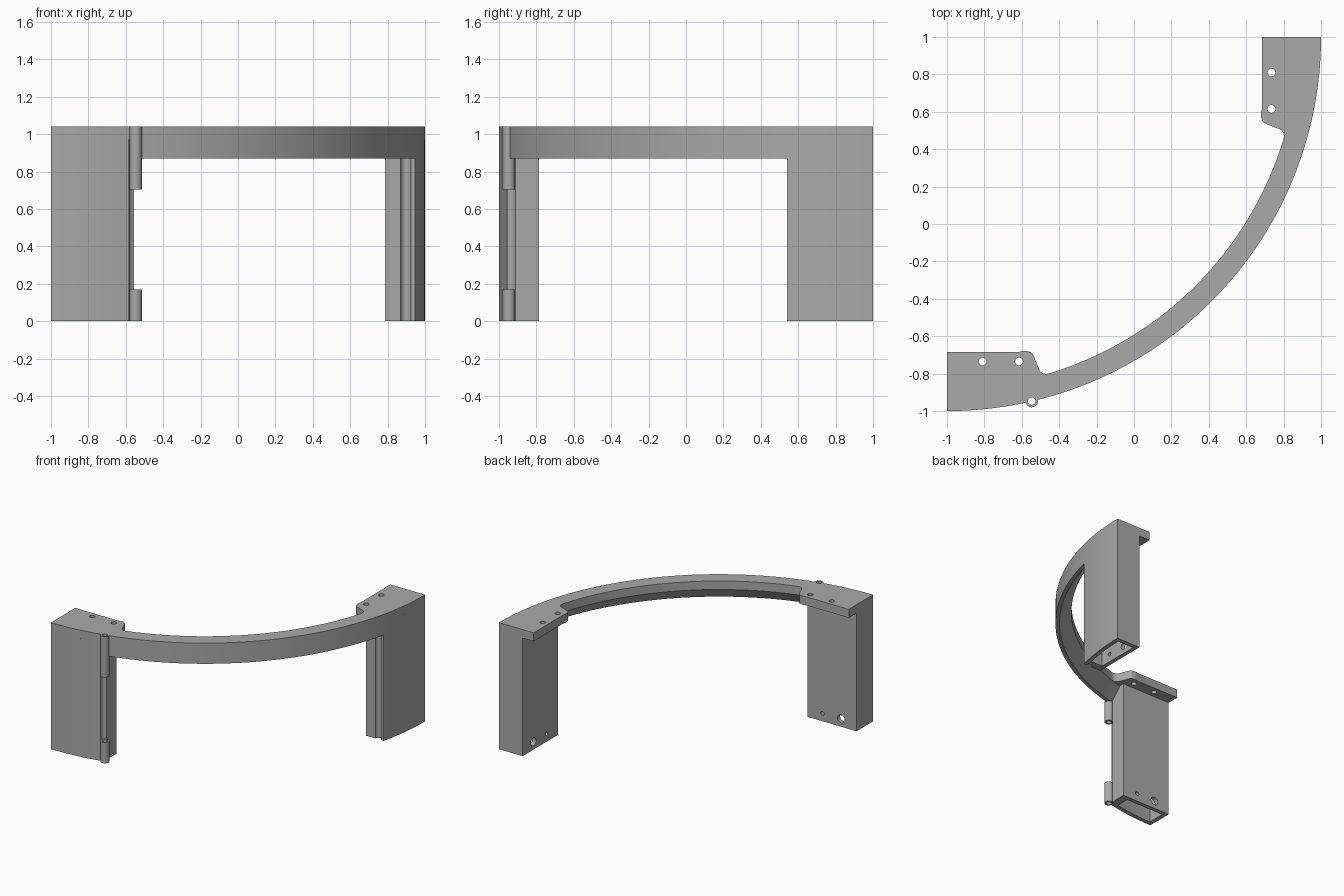
import bpy, bmesh, math
from mathutils import Matrix

if "Cube" in bpy.data.objects:
    bpy.data.objects.remove(bpy.data.objects["Cube"], do_unlink=True)

grey = bpy.data.materials.new("mid grey")
grey.use_nodes = True
grey.diffuse_color = (0.4, 0.4, 0.4, 1)
grey.node_tree.nodes["Principled BSDF"].inputs["Base Color"].default_value = (0.4, 0.4, 0.4, 1)

OUTER, INNER = 2.0, 1.88
TOP, LIP, BAND = 1.04, 0.97, 0.87
HINGE = (-0.547, -0.947)
parts = []


def arc(r, a0, a1, n=64):
    """Points on a circle about the corner (-1, 1), angles in degrees."""
    angles = [math.radians(a0 + (a1 - a0) * i / n) for i in range(n + 1)]
    return [(-1 + r * math.sin(a), 1 - r * math.cos(a)) for a in angles]


def angle_at(x, r):
    return math.degrees(math.asin((x + 1) / r))


def mirror(pts):
    """Reflect across the diagonal that swaps the two ends."""
    return [(-y, -x) for x, y in pts]


def circle(centre, r, n=32):
    return [(centre[0] + r * math.cos(math.tau * i / n),
             centre[1] + r * math.sin(math.tau * i / n)) for i in range(n)]


def finish(name, bm):
    bmesh.ops.recalc_face_normals(bm, faces=bm.faces)
    mesh = bpy.data.meshes.new(name)
    bm.to_mesh(mesh)
    bm.free()
    mesh.materials.append(grey)
    ob = bpy.data.objects.new(name, mesh)
    bpy.context.collection.objects.link(ob)
    return ob


def prism(name, pts, z0, z1):
    bm = bmesh.new()
    face = bm.faces.new([bm.verts.new((x, y, z0)) for x, y in pts])
    out = bmesh.ops.extrude_face_region(bm, geom=[face])
    moved = [v for v in out["geom"] if isinstance(v, bmesh.types.BMVert)]
    bmesh.ops.translate(bm, vec=(0, 0, z1 - z0), verts=moved)
    return finish(name, bm)


def side_bore(x, y, z, r, along):
    """Horizontal cylinder cutter."""
    bm = bmesh.new()
    bmesh.ops.create_cone(bm, cap_ends=True, segments=24, radius1=r, radius2=r, depth=0.08,
                          matrix=Matrix.Translation((x, y, z))
                          @ Matrix.Rotation(math.pi / 2, 4, along))
    return finish("bore_cutter", bm)


def cut(ob, cutters):
    for c in cutters:
        c.hide_render = True
        mod = ob.modifiers.new("cut", 'BOOLEAN')
        mod.operation, mod.solver, mod.object = 'DIFFERENCE', 'EXACT', c
    bpy.context.view_layer.update()
    result = bpy.data.meshes.new_from_object(ob.evaluated_get(bpy.context.evaluated_depsgraph_get()))
    ob.modifiers.clear()
    ob.data = result
    for c in cutters:
        bpy.data.objects.remove(c, do_unlink=True)
    parts.append(ob)


# Top plate: outer arc, two mounting pads with rounded corners, inner arc
pad = [(-1, -0.685), (-0.62, -0.685), (-0.6, -0.68), (-0.57, -0.68), (-0.55, -0.686),
       (-0.538, -0.7), (-0.508, -0.775), (-0.5, -0.79), (-0.485, -0.799), (-0.467, -0.802)]
a_in = angle_at(-0.45, INNER)
outline = (arc(OUTER, 0, 90, 90) + mirror(pad)
           + arc(INNER, 90 - a_in, a_in) + pad[::-1])
screws = [(-0.81, -0.735), (-0.615, -0.735)]
plate = prism("top_plate", outline, LIP, TOP)
cut(plate, [prism("screw_cutter", circle(c, 0.021), LIP - 0.1, TOP + 0.1)
            for c in screws + mirror(screws)]
    + [prism("hinge_cutter", circle(HINGE, 0.033), LIP - 0.1, TOP + 0.1)])

# Arched band under the plate, with a sloped inner underside
a0 = angle_at(-0.57, OUTER)
bm = bmesh.new()
section = [(OUTER, LIP), (OUTER, BAND), (1.97, BAND), (INNER, LIP)]
rails = [[bm.verts.new((x, y, z)) for x, y in arc(r, a0, 90 - a0)] for r, z in section]
for k, rail in enumerate(rails):
    nxt = rails[(k + 1) % len(rails)]
    for i in range(len(rail) - 1):
        bm.faces.new((rail[i], rail[i + 1], nxt[i + 1], nxt[i]))
for end in (0, -1):
    bm.faces.new([rail[end] for rail in rails])
band = finish("arched_band", bm)
cut(band, [prism("hinge_cutter", circle(HINGE, 0.033), 0.5, TOP + 0.1)])


# Hollow legs, open at the bottom, with a long groove on the end face
def leg(name, end_x, groove, groove_r, flip):
    place = mirror if flip else list
    back, wall = -0.785, 0.035
    shell = [(-1, back), (end_x, back)] + arc(OUTER, angle_at(end_x, OUTER), 0, 24)
    r, tip = OUTER - wall, end_x - 0.065
    hollow = ([(-1 + wall, back - wall), (tip, back - wall)]
              + arc(r, angle_at(tip, r), angle_at(-1 + wall, r), 24))
    ob = prism(name, place(shell), 0, LIP)
    cutters = [prism("hollow_cutter", place(hollow), -0.1, LIP - 0.04),
               prism("groove_cutter", place(circle(groove, groove_r)), -0.1, TOP)]
    for x, rad in ((-0.86, 0.033), (-0.69, 0.016)):
        px, py = place([(x, back)])[0]
        cutters.append(side_bore(px, py, 0.065, rad, 'Y' if flip else 'X'))
    cut(ob, cutters)


leg("right_leg", -0.555, HINGE, 0.036, False)
leg("left_leg", -0.54, (-0.54, -0.897), 0.027, True)

# Hinge knuckles with a pin bore
for name, z0, z1 in (("lower_knuckle", 0, 0.17), ("upper_knuckle", 0.705, TOP)):
    tube = prism(name, circle(HINGE, 0.033), z0, z1)
    cut(tube, [prism("pin_cutter", circle(HINGE, 0.02), z0 - 0.1, z1 + 0.1)])

# Smooth curved walls, keep edges sharp
bpy.ops.object.select_all(action='DESELECT')
for ob in parts:
    ob.select_set(True)
bpy.context.view_layer.objects.active = parts[0]
bpy.ops.object.shade_smooth_by_angle(angle=math.radians(30))
